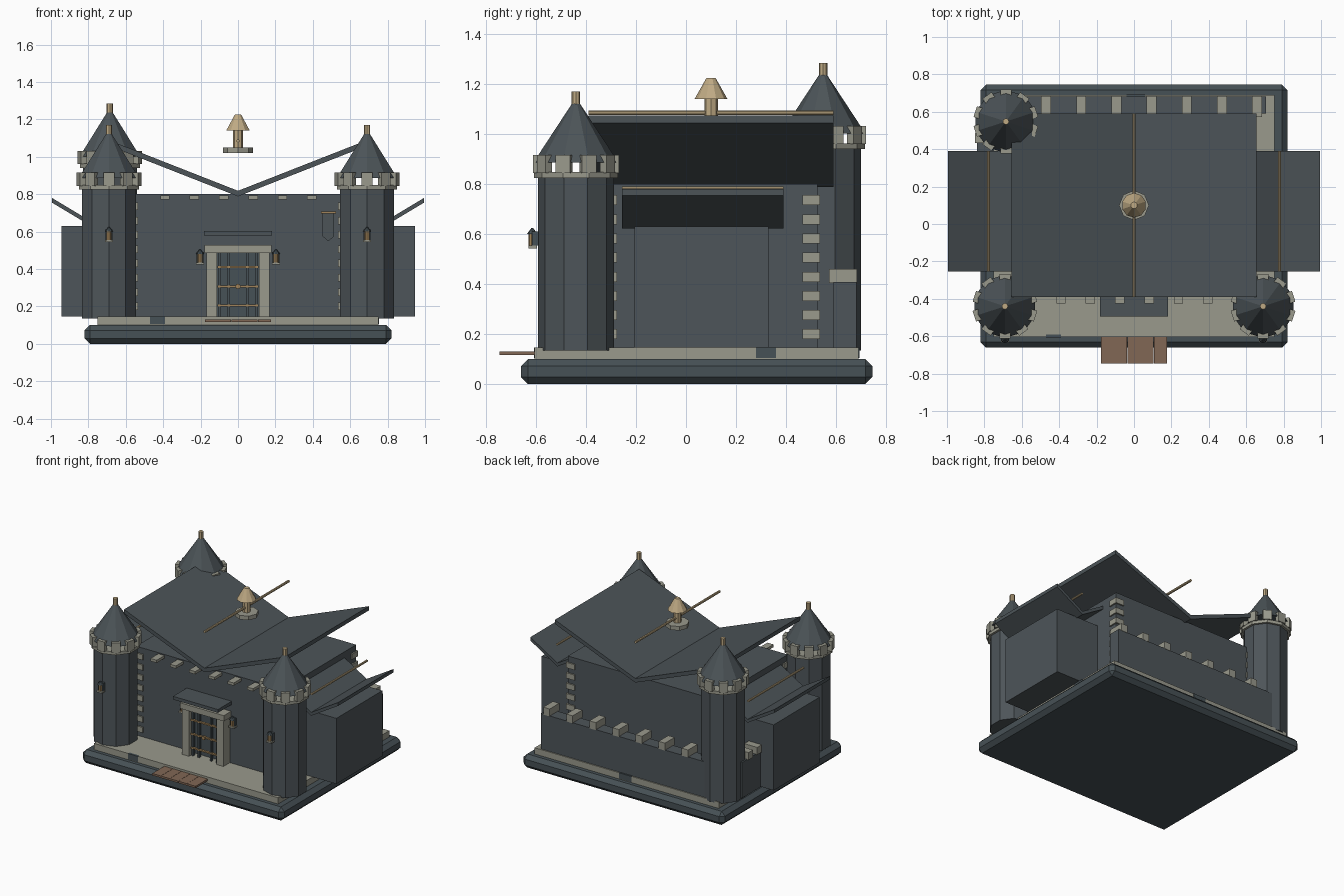
import bpy, bmesh, math
from mathutils import Matrix

old = bpy.data.objects.get("Cube")
if old:
    bpy.data.objects.remove(old, do_unlink=True)


def material(name, r, g, b):
    m = bpy.data.materials.new(name)
    m.diffuse_color = (r, g, b, 1)
    m.use_nodes = True
    m.node_tree.nodes["Principled BSDF"].inputs["Base Color"].default_value = (r, g, b, 1)
    return m


WALL = material("slate wall", .075, .09, .1)
ROOF = material("slate roof", .072, .088, .097)
BASE = material("dark base", .062, .082, .092)
STONE = material("pale stone", .32, .32, .265)
TAN = material("tan wood", .52, .4, .23)
BRONZE = material("bronze", .36, .23, .1)
BROWN = material("brown planks", .22, .135, .09)


def finish(bm, name, mat):
    bmesh.ops.recalc_face_normals(bm, faces=bm.faces)
    me = bpy.data.meshes.new(name)
    bm.to_mesh(me)
    bm.free()
    me.materials.append(mat)
    ob = bpy.data.objects.new(name, me)
    bpy.context.collection.objects.link(ob)
    return ob


def box(name, mat, x, y, z, bevel=0):
    """Box from (min, max) ranges on each axis."""
    bm = bmesh.new()
    bmesh.ops.create_cube(bm, size=1)
    for v in bm.verts:
        v.co = [r[0] if c < 0 else r[1] for c, r in zip(v.co, (x, y, z))]
    if bevel:
        bmesh.ops.bevel(bm, geom=bm.edges[:], offset=bevel, segments=1, affect='EDGES')
    return finish(bm, name, mat)


def cone(name, mat, x, y, z, r1, r2, sides=10):
    bm = bmesh.new()
    bmesh.ops.create_cone(bm, cap_ends=True, segments=sides, radius1=r1, radius2=r2, depth=z[1] - z[0])
    bmesh.ops.translate(bm, verts=bm.verts, vec=(x, y, (z[0] + z[1]) / 2))
    return finish(bm, name, mat)


def rod(name, mat, x, y, z, r):
    """Round rod running front to back."""
    ob = cone(name, mat, 0, 0, (y[0], y[1]), r, r, 8)
    ob.data.transform(Matrix.Translation((x, 0, z)) @ Matrix.Rotation(-math.pi / 2, 4, 'X'))
    return ob


def prism(name, mat, pts, y):
    """Outline in x and z, pushed through a y range."""
    bm = bmesh.new()
    f = bm.faces.new([bm.verts.new((p[0], y[0], p[1])) for p in pts])
    ext = bmesh.ops.extrude_face_region(bm, geom=[f])["geom"]
    verts = [g for g in ext if isinstance(g, bmesh.types.BMVert)]
    bmesh.ops.translate(bm, verts=verts, vec=(0, y[1] - y[0], 0))
    return finish(bm, name, mat)


def valley_roof(name, cx, half, z, rise, y, t):
    """Two slabs meeting in a valley."""
    for side, s in (("right", -1), ("left", 1)):
        pts = [(cx, z - t), (cx + s * half, z + rise - t), (cx + s * half, z + rise), (cx, z)]
        prism(f"{name}_{side}", ROOF, pts, y)


# Base and courtyard
box("base", BASE, (-.82, .82), (-.66, .745), (0, .1), .028)
box("courtyard", STONE, (-.75, .75), (-.605, .69), (.098, .146))
box("front_dark_slab", BASE, (-.47, -.39), (-.608, -.59), (.105, .147))
box("side_dark_slab", BASE, (.74, .753), (.28, .36), (.105, .147))
box("back_dark_slab", BASE, (-.04, .06), (.68, .693), (.105, .147))

# Main hall
box("hall", WALL, (-.595, .595), (-.335, .525), (.145, .8))
for sx in (-1, 1):
    for cy in (-.31, .5):
        for i in range(8):
            z = .2 + i * .0765
            box("quoin", STONE, (sx * .57 - .035, sx * .57 + .035), (cy - .035, cy + .035), (z - .02, z + .02))
for i in range(6):
    x = -.39 + i * .157
    box("corbel", STONE, (x - .025, x + .025), (-.425, -.33), (.772, .792))
valley_roof("hall_roof", 0, .655, .818, .257, (-.39, .59), .03)
rod("hall_ridge", TAN, 0, (-.39, .59), 1.085, .009)

# Roof turret
cone("turret_base", STONE, 0, .1, (1.02, 1.05), .08, .08, 8)
cone("turret_shaft", TAN, 0, .1, (1.05, 1.15), .027, .027, 8)
cone("turret_cap", TAN, 0, .1, (1.14, 1.225), .066, .018, 10)

# Side wings
for side, s in (("right", -1), ("left", 1)):
    box(f"{side}_wing", WALL, sorted((s * .56, s * .945)), (-.205, .33), (.147, .63))
    valley_roof(f"{side}_wing_roof", s * .775, .22, .648, .132, (-.255, .39), .025)
    rod(f"{side}_wing_ridge", TAN, s * .778, (-.255, .39), .783, .008)

# Back wall and short side wall with battlements
box("back_wall", WALL, (-.65, .705), (.59, .682), (.145, .408))
for i in range(7):
    x = -.47 + i * .188
    box("back_merlon", STONE, (x - .026, x + .026), (.572, .684), (.405, .46))
box("side_wall", WALL, (-.84, -.755), (.15, .55), (.145, .408))
for y in (.24, .36, .46):
    box("side_merlon", STONE, (-.85, -.745), (y - .026, y + .026), (.405, .46))


# Corner towers
def tower(name, x, y, lift):
    cone(name + "_body", WALL, x, y, (.135, .835 + lift), .152, .152)
    cone(name + "_ring", STONE, x, y, (.825 + lift, .848 + lift), .168, .168)
    cone(name + "_roof", ROOF, x, y, (.887 + lift, 1.128 + lift), .17, .012)
    cone(name + "_finial", TAN, x, y, (1.09 + lift, 1.17 + lift), .017, .017, 8)
    for k in range(10):
        ob = box(name + "_merlon", STONE, (.14, .172), (-.03, .03), (.845 + lift, .917 + lift))
        a = math.radians(18 + 36 * k)
        ob.data.transform(Matrix.Translation((x, y, 0)) @ Matrix.Rotation(a, 4, 'Z'))


tower("front_right_tower", -.69, -.44, 0)
tower("front_left_tower", .69, -.44, 0)
tower("back_tower", -.685, .548, .115)

# Gate
box("gate_back", BASE, (-.115, .115), (-.345, -.33), (.145, .495))
for s in (-1, 1):
    box("gate_jamb", STONE, sorted((s * .112, s * .168)), (-.41, -.33), (.145, .495))
    for x in (.05, .1):
        box("gate_bar", BASE, (s * x - .007, s * x + .007), (-.39, -.37), (.145, .495))
box("gate_lintel", STONE, (-.178, .178), (-.42, -.33), (.485, .527))
box("gate_canopy", ROOF, (-.183, .183), (-.495, -.33), (.578, .602))
for z in (.205, .307, .41):
    box("gate_crossbar", BRONZE, (-.11, .11), (-.396, -.38), (z - .005, z + .005))
rod("gate_ring", BRONZE, 0, (-.405, -.385), .307, .014)

# Drawbridge planks
for i in range(5):
    x = -.177 + i * .071
    box("drawbridge_plank", BROWN, (x, x + .0695), (-.745, -.6), (.117, .131))


# Wall lanterns
def lantern(x, y, z):
    box("lantern_bracket", STONE, (x - .022, x + .022), (y - .035, y), (z - .007, z + .005))
    box("lantern_plate", BASE, (x - .02, x + .02), (y - .02, y + .005), (z + .005, z + .06))
    cone("lantern_light", BRONZE, x, y - .022, (z + .005, z + .052), .013, .013, 8)
    cone("lantern_cap", BASE, x, y - .02, (z + .05, z + .074), .022, .004, 8)


for s in (-1, 1):
    lantern(s * .69, -.595, .55)
    lantern(s * .203, -.335, .43)

# Banner
prism("banner", ROOF, [(.452, .7), (.452, .575), (.483, .548), (.514, .575), (.514, .7)], (-.35, -.334))
box("banner_rod", BRONZE, (.443, .523), (-.36, -.335), (.697, .706))
